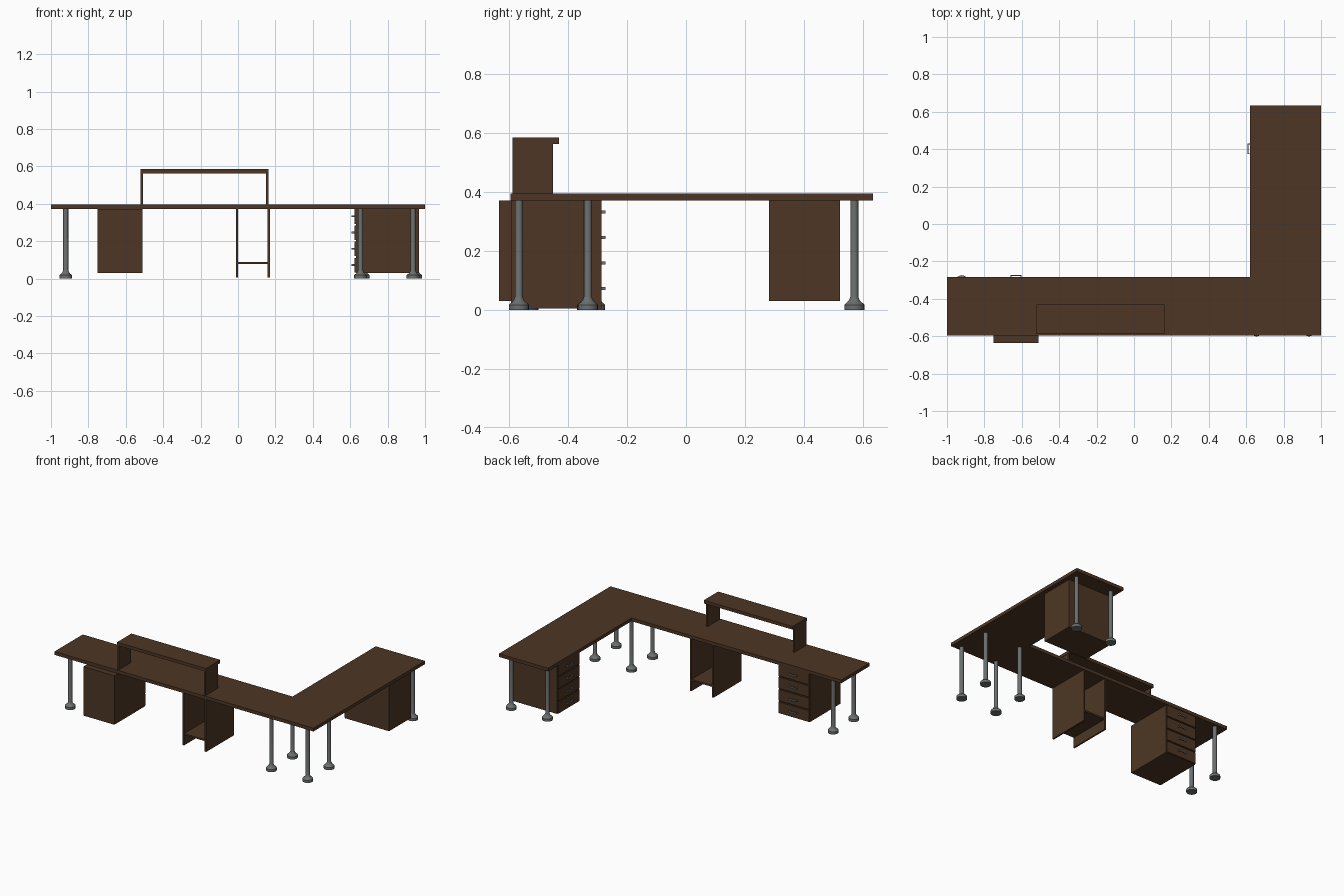
import bpy, bmesh, math
from mathutils import Matrix, Vector

if "Cube" in bpy.data.objects:
    bpy.data.objects.remove(bpy.data.objects["Cube"])


def material(name, rgb):
    m = bpy.data.materials.new(name)
    m.diffuse_color = (*rgb, 1)
    m.use_nodes = True
    m.node_tree.nodes["Principled BSDF"].inputs["Base Color"].default_value = m.diffuse_color
    return m


WOOD = material("dark_brown_wood", (0.075, 0.037, 0.018))
METAL = material("grey_metal", (0.15, 0.16, 0.16))


def finish(name, bm, mat):
    bmesh.ops.recalc_face_normals(bm, faces=bm.faces)
    me = bpy.data.meshes.new(name)
    bm.to_mesh(me)
    bm.free()
    me.materials.append(mat)
    ob = bpy.data.objects.new(name, me)
    bpy.context.collection.objects.link(ob)
    return ob


def add_box(bm, x, y, z):
    size = Vector((x[1] - x[0], y[1] - y[0], z[1] - z[0]))
    mid = Vector((x[0] + x[1], y[0] + y[1], z[0] + z[1])) / 2
    bmesh.ops.create_cube(bm, size=1, matrix=Matrix.Translation(mid) @ Matrix.Diagonal((*size, 1)))


def box(name, x, y, z, mat=WOOD, place=None):
    bm = bmesh.new()
    add_box(bm, x, y, z)
    if place:
        bm.transform(place)
    return finish(name, bm, mat)


# L-shaped desk top
TOP, UNDER = 0.395, 0.372
bm = bmesh.new()
outline = [(-1, -0.596), (1, -0.596), (1, 0.634), (0.62, 0.634), (0.62, -0.284), (-1, -0.284)]
face = bm.faces.new([bm.verts.new((x, y, UNDER)) for x, y in outline])
ext = bmesh.ops.extrude_face_region(bm, geom=[face])
bmesh.ops.translate(bm, vec=(0, 0, TOP - UNDER),
                    verts=[v for v in ext["geom"] if isinstance(v, bmesh.types.BMVert)])
finish("desk_top", bm, WOOD)

# Raised shelf on the desk
box("riser_board", (-0.522, 0.164), (-0.588, -0.43), (0.563, 0.585))
for side, x in (("left", -0.52), ("right", 0.151)):
    box("riser_side_" + side, (x, x + 0.011), (-0.588, -0.452), (TOP, 0.563))

# Open computer stand under the desk
for side, x in (("left", -0.012), ("right", 0.159)):
    box("stand_panel_" + side, (x, x + 0.011), (-0.594, -0.287), (0.006, UNDER))
box("stand_shelf", (-0.001, 0.159), (-0.59, -0.29), (0.077, 0.088))


# Drawer cabinets: built with the drawers facing +y from y = 0, then placed
def cabinet(name, place):
    box(name + "_body", (-0.12, 0.12), (-0.347, -0.008), (0.03, UNDER), WOOD, place)
    for i in range(4):
        z = 0.073 + i * 0.0867
        box(f"{name}_drawer_{i + 1}", (-0.117, 0.117), (-0.008, 0), (z - 0.040, z + 0.038), WOOD, place)
        bm = bmesh.new()
        add_box(bm, (-0.029, 0.029), (0.010, 0.015), (z - 0.005, z + 0.005))
        for s in (-0.029, 0.024):
            add_box(bm, (s, s + 0.005), (0, 0.010), (z - 0.005, z + 0.005))
        bm.transform(place)
        finish(f"{name}_handle_{i + 1}", bm, METAL)


cabinet("left_cabinet", Matrix.Translation((-0.63, -0.288, 0)))
cabinet("wing_cabinet", Matrix.Translation((0.622, 0.402, 0)) @ Matrix.Rotation(math.pi / 2, 4, "Z"))

# Round legs with stepped feet
PROFILE = [(0, 0), (0.034, 0), (0.034, 0.018), (0.029, 0.023), (0.024, 0.026),
           (0.0165, 0.036), (0.0135, 0.046), (0.0135, UNDER), (0, UNDER)]
LEGS = [(-0.921, -0.308), (-0.921, -0.535), (0.655, -0.567), (0.655, -0.335),
        (0.936, -0.567), (0.936, -0.333), (0.67, 0.571), (0.95, 0.571)]
for i, (x, y) in enumerate(LEGS):
    bm = bmesh.new()
    vs = [bm.verts.new((r, 0, z)) for r, z in PROFILE]
    es = [bm.edges.new(p) for p in zip(vs, vs[1:])]
    bmesh.ops.spin(bm, geom=vs + es, cent=(0, 0, 0), axis=(0, 0, 1), angle=math.tau, steps=20)
    bmesh.ops.remove_doubles(bm, verts=bm.verts, dist=1e-5)
    bm.transform(Matrix.Translation((x, y, 0)))
    ob = finish(f"leg_{i + 1}", bm, METAL)
    bpy.ops.object.select_all(action="DESELECT")
    ob.select_set(True)
    bpy.context.view_layer.objects.active = ob
    bpy.ops.object.shade_smooth_by_angle(angle=math.radians(35))
